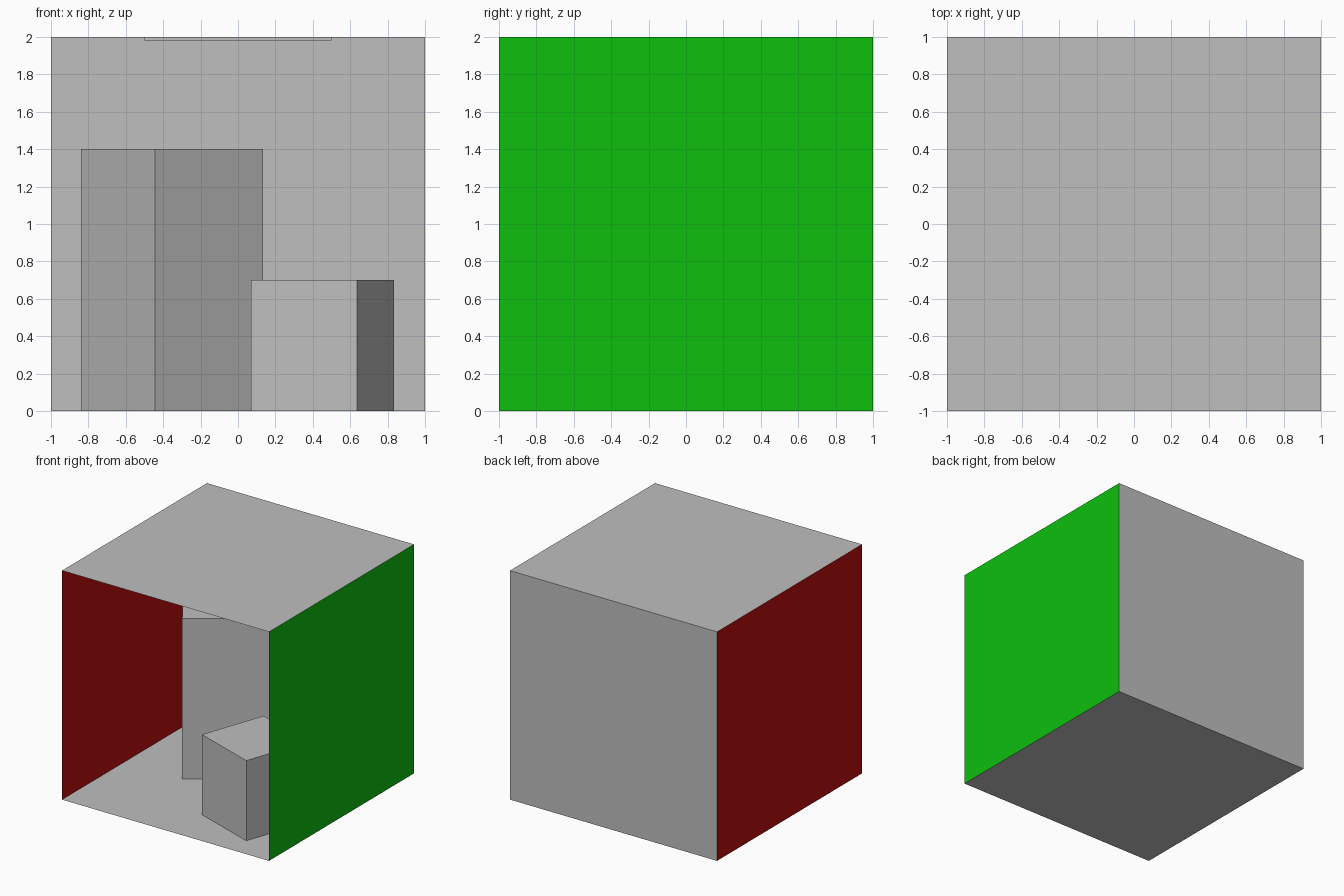
import bpy
from math import pi
from mathutils import Matrix

cube = bpy.data.objects.get("Cube")
if cube:
    bpy.data.objects.remove(cube, do_unlink=True)


def material(name, rgb):
    mat = bpy.data.materials.new(name)
    mat.use_nodes = True
    colour = (*rgb, 1)
    mat.diffuse_color = colour
    mat.node_tree.nodes["Principled BSDF"].inputs["Base Color"].default_value = colour
    return mat


grey = material("pale grey", (0.522, 0.522, 0.522))
red = material("red", (0.522, 0.004, 0.004))
green = material("green", (0.004, 0.522, 0.004))


def panel(name, location, axis, angle, mat):
    """Flat two-unit room panel, turned about one axis to face inwards."""
    bpy.ops.mesh.primitive_plane_add(size=2)
    obj = bpy.context.object
    obj.name = name
    obj.data.transform(Matrix.Rotation(angle, 4, axis))
    obj.location = location
    obj.data.materials.append(mat)


def block(name, centre, size, base, turn=0):
    """Box standing on a base height, turned about z."""
    bpy.ops.mesh.primitive_cube_add(size=1)
    obj = bpy.context.object
    obj.name = name
    obj.data.transform(Matrix.Diagonal((*size, 1)))
    obj.location = (*centre, base + size[2] / 2)
    obj.rotation_euler.z = turn
    obj.data.materials.append(grey)


# Open-fronted room
panel("floor", (0, 0, 0), "X", 0, grey)
panel("ceiling", (0, 0, 2), "X", pi, grey)
panel("back_wall", (0, 1, 1), "X", pi / 2, grey)
panel("right_wall", (-1, 0, 1), "Y", pi / 2, red)
panel("left_wall", (1, 0, 1), "Y", -pi / 2, green)

# Blocks on the floor and the ceiling lamp
block("tall_block", (-0.353, 0.35), (0.7, 0.7, 1.4), 0, 0.602)
block("short_block", (0.452, -0.412), (0.6, 0.6, 0.7), 0, -0.337)
block("ceiling_lamp", (0, 0), (1, 1, 0.02), 1.98)
